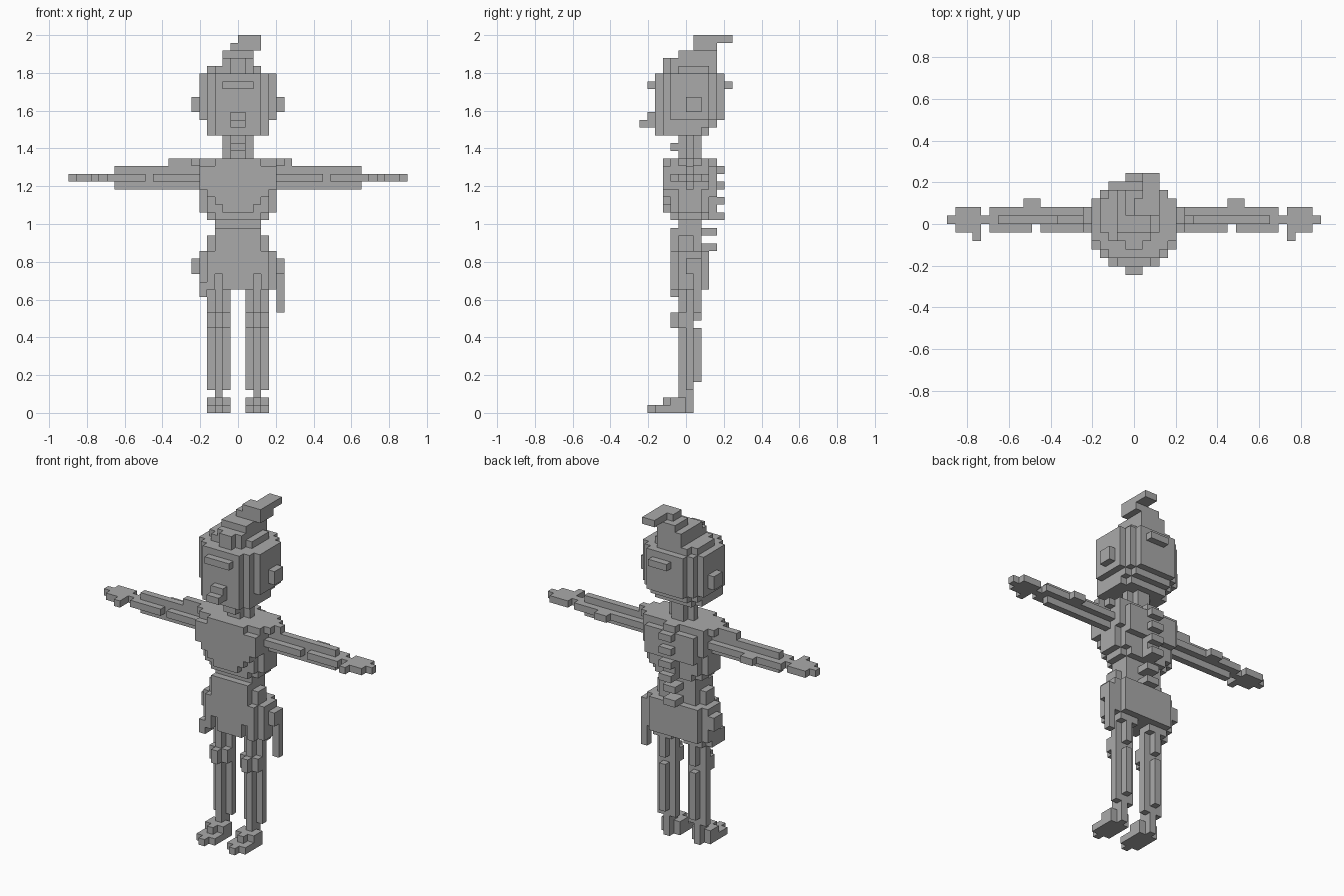
import bpy, bmesh
from mathutils import Vector

if "Cube" in bpy.data.objects:
    bpy.data.objects.remove(bpy.data.objects["Cube"])

V = 2 / 49  # cube size

clay = bpy.data.materials.new("grey_clay")
clay.diffuse_color = (0.4, 0.4, 0.4, 1)
clay.use_nodes = True
clay.node_tree.nodes["Principled BSDF"].inputs["Base Color"].default_value = clay.diffuse_color


def box(x0, x1, y0, y1, z0, z1):
    """All grid cells in a block."""
    return {(x, y, z) for x in range(x0, x1) for y in range(y0, y1) for z in range(z0, z1)}


def rounded(x0, x1, y0, y1, z0, z1, p=2.6):
    """Block with a rounded outline seen from above."""
    cx, cy, rx, ry = (x0 + x1) / 2, (y0 + y1) / 2, (x1 - x0) / 2, (y1 - y0) / 2
    return {c for c in box(x0, x1, y0, y1, z0, z1)
            if abs((c[0] + .5 - cx) / rx) ** p + abs((c[1] + .5 - cy) / ry) ** p <= 1.08}


def mirrored(cells):
    return {(-1 - x, y, z) for x, y, z in cells}


def build(name, *groups):
    """Turn cells into one mesh made of the exposed cube sides."""
    cells = set().union(*groups)
    bm = bmesh.new()
    verts = {}

    def vert(p):
        k = tuple(int(round(c)) for c in p)
        if k not in verts:
            verts[k] = bm.verts.new(Vector(k) * V)
        return verts[k]

    for c in cells:
        for axis in range(3):
            for side in (0, 1):
                n = list(c)
                n[axis] += 2 * side - 1
                if tuple(n) in cells:
                    continue
                u, w = (axis + 1) % 3, (axis + 2) % 3
                loop = []
                for a, b in ((0, 0), (1, 0), (1, 1), (0, 1)):
                    p = list(c)
                    p[axis] += side
                    p[u] += a
                    p[w] += b
                    loop.append(vert(p))
                bm.faces.new(loop if side else loop[::-1])
    me = bpy.data.meshes.new(name)
    bm.to_mesh(me)
    bm.free()
    me.materials.append(clay)
    ob = bpy.data.objects.new(name, me)
    bpy.context.collection.objects.link(ob)


# feet: long middle toe, stepped instep, ankle
foot = (box(1, 4, -4, 0, 0, 1) | box(2, 3, -5, 1, 0, 1) | box(1, 4, -2, 0, 1, 2)
        | box(2, 3, -3, 1, 1, 2) | box(2, 3, -1, 1, 2, 3))
# legs: cross-shaped columns with calf, knee and thigh
leg = (box(1, 4, 0, 1, 3, 18) | box(2, 3, -1, 1, 3, 18) | box(2, 3, 1, 2, 4, 11)
       | box(1, 4, -1, 0, 11, 13) | box(2, 3, -2, -1, 11, 13)
       | box(2, 3, 1, 2, 12, 18) | box(1, 4, 1, 2, 15, 18))
# arms: cross-shaped bars with elbow, wrist, hand and thumb
arm = (box(5, 16, 0, 1, 29, 32) | box(5, 17, 1, 2, 30, 31) | box(5, 17, 0, 1, 30, 31)
       | box(5, 11, -1, 0, 30, 31) | box(12, 17, -1, 0, 30, 31) | box(11, 13, 2, 3, 30, 31))
hand = (box(17, 18, 0, 1, 30, 31) | box(18, 21, -1, 2, 30, 31)
        | box(21, 22, 0, 1, 30, 31) | box(18, 19, -2, -1, 30, 31))

for side, f in (("right", set), ("left", mirrored)):
    build(side + "_foot", f(foot))
    build(side + "_leg", f(leg))
    build(side + "_arm", f(arm))
    build(side + "_hand", f(hand))

# hips with hanging strips
build("hips",
      rounded(-5, 5, -2, 3, 16, 18) - box(2, 3, -2, -1, 16, 18) - box(-3, -2, -2, -1, 16, 18),
      rounded(-5, 5, -2, 3, 18, 21, 3), box(-6, 6, 0, 2, 18, 20),
      rounded(-4, 4, -2, 2, 21, 23, 3), rounded(-3, 3, -2, 2, 23, 24, 3),
      box(-5, -4, -1, 1, 15, 18), box(-5, -4, -2, -1, 15, 17))
build("hip_strip", box(5, 6, 1, 2, 13, 20))

# torso: narrow waist, rounded ribs, flat tapering chest plate
build("torso",
      rounded(-3, 3, -1, 2, 23, 25, 4), rounded(-4, 4, -2, 3, 25, 26, 3),
      rounded(-5, 5, -2, 3, 26, 29, 3.5), rounded(-5, 5, -2, 3, 29, 32, 5),
      rounded(-5, 5, -2, 3, 32, 33, 4))
build("chest_plate", box(-2, 2, -3, -2, 26, 27), box(-3, 3, -3, -2, 27, 28),
      box(-4, 4, -3, -2, 28, 29), box(-5, 5, -3, -2, 29, 32), box(-3, 3, -3, -2, 32, 33))
build("shoulder_blades", box(1, 4, 3, 4, 28, 32), box(-4, -1, 3, 4, 28, 32))
build("shoulder_pads", box(-9, 7, 0, 1, 32, 33), box(-6, 6, -1, 2, 32, 33))

# spine knobs
build("spine", box(-1, 1, 2, 4, 25, 33),
      *[box(-1, 1, 3, 5, z, z + 1) for z in (25, 27, 29, 31)],
      *[box(-1, 1, 2, 4, z, z + 1) for z in (21, 23)])

# neck with throat lump
build("neck", box(-2, 2, 0, 1, 33, 36), box(-1, 1, -1, 2, 33, 36), box(-1, 1, -2, -1, 34, 35))

# head: chin, jaw, face and brow
build("head",
      rounded(-4, 4, -4, 3, 36, 37), rounded(-4, 4, -4, 4, 37, 38),
      rounded(-5, 5, -4, 5, 38, 42), rounded(-5, 5, -4, 5, 42, 44))
build("brow", box(-2, 2, -5, -4, 42, 43))
build("nose", box(-1, 1, -6, -4, 37, 38), box(-1, 1, -5, -4, 38, 39))
ear = box(5, 6, 0, 2, 39, 41)
build("right_ear", ear)
build("left_ear", mirrored(ear))

# hair cap and tuft sweeping up and back
build("hair",
      box(-1, 2, 5, 6, 42, 43), rounded(-4, 3, -2, 4, 44, 45, 3),
      box(-1, 1, -3, -2, 44, 46), rounded(-2, 2, -2, 4, 45, 46, 4),
      rounded(-2, 2, -1, 4, 46, 47, 3), box(-1, 3, 1, 4, 47, 48),
      box(0, 3, 1, 3, 48, 49), box(1, 3, 3, 6, 48, 49))
